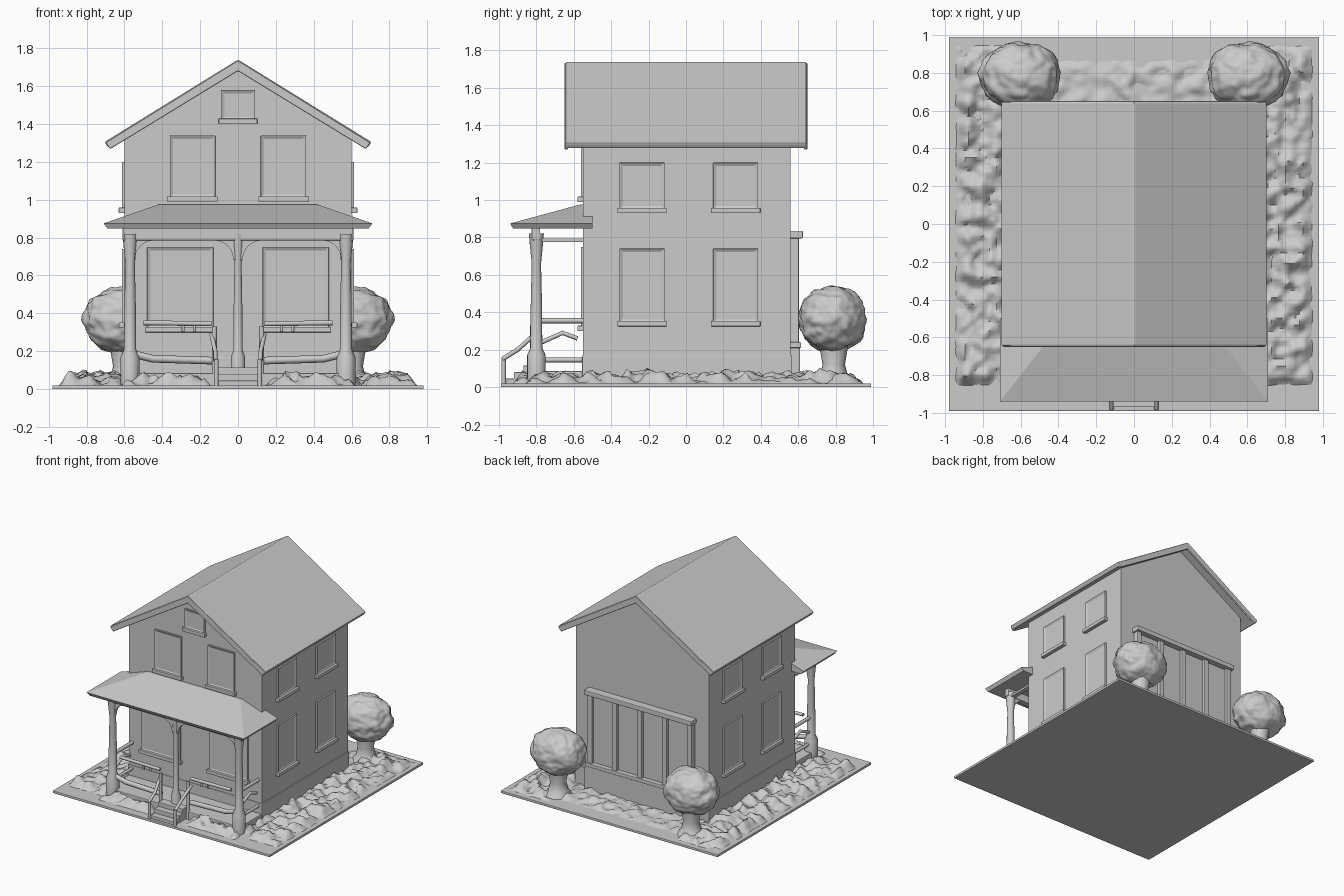
import bpy, bmesh, math, random
from mathutils import Vector, Matrix, noise

if "Cube" in bpy.data.objects:
    bpy.data.objects.remove(bpy.data.objects["Cube"])

random.seed(4)


def finish(name, bm, bevel=0.0, smooth=None):
    bmesh.ops.recalc_face_normals(bm, faces=bm.faces)
    me = bpy.data.meshes.new(name)
    bm.to_mesh(me)
    bm.free()
    ob = bpy.data.objects.new(name, me)
    bpy.context.collection.objects.link(ob)
    if bevel:
        m = ob.modifiers.new("soft_edges", "BEVEL")
        m.width, m.segments = bevel, 2
    if smooth:
        bpy.ops.object.select_all(action="DESELECT")
        ob.select_set(True)
        bpy.context.view_layer.objects.active = ob
        bpy.ops.object.shade_smooth_by_angle(angle=math.radians(smooth))
    return ob


def box(name, x, y, z, bevel=0.0):
    bm = bmesh.new()
    bmesh.ops.create_cube(bm, size=1)
    for v in bm.verts:
        v.co = [(a[0] + a[1]) / 2 + c * (a[1] - a[0]) for a, c in zip((x, y, z), v.co)]
    return finish(name, bm, bevel)


def prism(name, pts, y0, y1, bevel=0.0):
    """Extrude an x-z outline along y."""
    bm = bmesh.new()
    f = bm.faces.new([bm.verts.new((x, y0, z)) for x, z in pts])
    new = bmesh.ops.extrude_face_region(bm, geom=[f])["geom"]
    bmesh.ops.translate(bm, vec=(0, y1 - y0, 0),
                        verts=[g for g in new if isinstance(g, bmesh.types.BMVert)])
    return finish(name, bm, bevel)


def rod(name, pts, r):
    cu = bpy.data.curves.new(name, "CURVE")
    cu.dimensions, cu.bevel_depth, cu.bevel_resolution, cu.use_fill_caps = "3D", r, 2, True
    sp = cu.splines.new("POLY")
    sp.points.add(len(pts) - 1)
    for p, c in zip(sp.points, pts):
        p.co = (*c, 1)
    ob = bpy.data.objects.new(name, cu)
    bpy.context.collection.objects.link(ob)


def lathe(name, prof, loc, n=16):
    bm = bmesh.new()
    rings = [[bm.verts.new((loc[0] + r * math.cos(i * math.tau / n),
                            loc[1] + r * math.sin(i * math.tau / n), z)) for i in range(n)]
             for r, z in prof]
    for a, b in zip(rings, rings[1:]):
        for i in range(n):
            bm.faces.new((a[i], a[(i + 1) % n], b[(i + 1) % n], b[i]))
    bm.faces.new(rings[0])
    bm.faces.new(rings[-1])
    return finish(name, bm, smooth=40)


def window(name, u, z, wall, turn):
    """Framed window on a wall: u is the span along the wall, turn rotates it from the front."""
    bm = bmesh.new()
    for us, ys, zs, inset in ((u, (-0.014, 0.02), z, True),
                              ((u[0] - 0.012, u[1] + 0.012), (-0.03, 0.02), (z[0] - 0.02, z[0] + 0.008), False)):
        g = bmesh.ops.create_cube(bm, size=1)
        for v in g["verts"]:
            v.co = [(a[0] + a[1]) / 2 + c * (a[1] - a[0]) for a, c in zip((us, ys, zs), v.co)]
        if inset:
            bm.normal_update()
            f = min(bm.faces, key=lambda q: q.calc_center_median().y)
            bmesh.ops.inset_region(bm, faces=[f], thickness=0.025, depth=0)
            bmesh.ops.translate(bm, verts=f.verts, vec=(0, 0.009, 0))
    bm.transform(Matrix.Rotation(math.radians(turn), 4, "Z") @ Matrix.Translation((0, -wall, 0)))
    finish(name, bm, 0.003)


def bumpy_bed(name, x, y, h):
    """Patch of rough ground cover fading to the plate at its edge."""
    nx, ny = int((x[1] - x[0]) / 0.018), int((y[1] - y[0]) / 0.018)
    bm = bmesh.new()
    bmesh.ops.create_grid(bm, x_segments=nx, y_segments=ny, size=0.5)
    for v in bm.verts:
        px = x[0] + (v.co.x + 0.5) * (x[1] - x[0])
        py = y[0] + (v.co.y + 0.5) * (y[1] - y[0])
        edge = min(px - x[0], x[1] - px, py - y[0], y[1] - py)
        n = noise.noise((px * 13, py * 13, 1)) + 0.5 * noise.noise((px * 27, py * 27, 5))
        k = min(1, max(0, edge) / 0.06)
        v.co = (px, py, 0.014 + k * max(0, h * (0.55 + 0.75 * n)))
    finish(name, bm, smooth=60)


# ground plate and planting
box("ground_plate", (-0.98, 0.98), (-0.99, 0.99), (0, 0.02), 0.004)
for s, side in ((-1, "left"), (1, "right")):
    sp = lambda a, b: tuple(sorted((s * a, s * b)))
    bumpy_bed(side + "_ground_cover", sp(0.56, 0.95), (-0.86, 0.95), 0.075)
    bumpy_bed(side + "_front_planting", sp(0.14, 0.62), (-0.93, -0.76), 0.085)
bumpy_bed("back_ground_cover", (-0.6, 0.6), (0.5, 0.88), 0.035)

# house body with gable ends, and low plinth
prism("house_walls", [(-0.6, 0), (0.6, 0), (0.6, 1.33), (0, 1.70), (-0.6, 1.33)], -0.55, 0.56)
box("plinth", (-0.607, 0.607), (-0.555, 0.567), (0, 0.17), 0.004)

# main gable roof with rake boards
prism("main_roof", [(-0.705, 1.305), (0, 1.74), (0.705, 1.305), (0.685, 1.275),
                    (0, 1.695), (-0.685, 1.275)], -0.645, 0.645, 0.008)
for y, side in ((-0.65, "front"), (0.63, "back")):
    prism(side + "_rake_board", [(-0.70, 1.30), (0, 1.735), (0.70, 1.30), (0.675, 1.268),
                                 (0, 1.68), (-0.675, 1.268)], y, y + 0.02, 0.006)

# windows on both sides and front
for s, side in ((90, "right"), (-90, "left")):
    for c, pos in ((-0.235, "front"), (0.265, "rear")):
        c2 = c if s > 0 else -c
        window(f"{side}_{pos}_lower_window", (c2 - 0.12, c2 + 0.12), (0.345, 0.74), 0.6, s)
        window(f"{side}_{pos}_upper_window", (c2 - 0.12, c2 + 0.12), (0.95, 1.2), 0.6, s)
for s, side in ((-1, "left"), (1, "right")):
    window(side + "_front_upper_window", tuple(sorted((s * 0.12, s * 0.36))), (1.01, 1.34), 0.55, 0)
    window(side + "_front_lower_window", tuple(sorted((s * 0.13, s * 0.48))), (0.32, 0.75), 0.55, 0)
window("attic_window", (-0.09, 0.09), (1.42, 1.58), 0.55, 0)

# back glazed bay: base, panels, mullions and cornice
box("bay_base", (-0.49, 0.49), (0.55, 0.61), (0, 0.21), 0.006)
box("bay_glazing", (-0.46, 0.46), (0.55, 0.578), (0.2, 0.82))
box("bay_sill", (-0.48, 0.48), (0.55, 0.615), (0.21, 0.24), 0.005)
box("bay_cornice", (-0.485, 0.485), (0.55, 0.625), (0.795, 0.835), 0.006)
for x in (-0.45, -0.225, 0, 0.225, 0.45):
    box("bay_mullion", (x - 0.022, x + 0.022), (0.55, 0.603), (0.23, 0.8), 0.005)

# hipped porch roof
bm = bmesh.new()
rings = [[bm.verts.new(p) for p in ((-w, f, z), (w, f, z), (w, b, z), (-w, b, z))]
         for w, f, b, z in ((0.69, -0.925, -0.5, 0.848), (0.71, -0.94, -0.5, 0.875),
                            (0.42, -0.57, -0.5, 0.975))]
for a, b in zip(rings, rings[1:]):
    for i in range(4):
        bm.faces.new((a[i], a[(i + 1) % 4], b[(i + 1) % 4], b[i]))
bm.faces.new(rings[0])
bm.faces.new(rings[-1])
finish("porch_roof", bm)

# porch deck, beams and steps
box("porch_deck", (-0.6, 0.6), (-0.83, -0.54), (0, 0.085), 0.006)
box("porch_front_beam", (-0.61, 0.61), (-0.825, -0.78), (0.785, 0.855), 0.006)
for i in range(3):
    box("porch_step", (-0.11, 0.11), (-0.97 + 0.05 * i, -0.8), (0, 0.045 + 0.035 * i), 0.004)

# posts with curved brackets
post = [(0.05, 0.02), (0.05, 0.17), (0.032, 0.21), (0.03, 0.45), (0.025, 0.66), (0.034, 0.75), (0.04, 0.82)]
arc = [(0.1 - 0.1 * math.cos(t), -0.1 + 0.1 * math.sin(t)) for t in [i * math.pi / 12 for i in range(7)]]
for x, dirs in ((-0.57, (1,)), (0, (-1, 1)), (0.57, (-1,))):
    k = 0.75 if x == 0 else 1
    lathe("porch_post", [(r * k, z) for r, z in post], (x, -0.8))
    for d in dirs:
        prism("post_bracket", [(x + d * (0.025 + a), 0.785 + b) for a, b in arc] + [(x, 0.80), (x, 0.685)],
              -0.815, -0.785)

# railings
for s in (-1, 1):
    box("side_beam", tuple(sorted((s * 0.55, s * 0.59))), (-0.79, -0.54), (0.775, 0.795), 0.004)
    rod("front_top_rail", [(s * 0.14, -0.8, 0.345), (s * 0.5, -0.8, 0.35)], 0.013)
    rod("front_bottom_rail", [(s * 0.13, -0.8, 0.15), (s * 0.45, -0.8, 0.16), (s * 0.55, -0.8, 0.185)], 0.02)
    rod("side_top_rail", [(s * 0.57, -0.8, 0.355), (s * 0.57, -0.54, 0.355)], 0.014)
    rod("side_bottom_rail", [(s * 0.57, -0.8, 0.145), (s * 0.57, -0.54, 0.145)], 0.013)
    rod("side_brace", [(s * 0.57, -0.77, 0.24), (s * 0.57, -0.66, 0.29), (s * 0.57, -0.58, 0.26)], 0.012)
    rod("newel_post", [(s * 0.125, -0.82, 0.02), (s * 0.125, -0.82, 0.33)], 0.013)
    rod("step_handrail", [(s * 0.12, -0.98, 0.15), (s * 0.12, -0.9, 0.2), (s * 0.14, -0.8, 0.29)], 0.012)
    rod("step_rail_foot", [(s * 0.115, -0.975, 0.01), (s * 0.115, -0.975, 0.155)], 0.012)
    for x in (0.23, 0.29):
        rod("rail_baluster", [(s * x, -0.8, 0.305), (s * x, -0.8, 0.345)], 0.008)

# round shrubs at the back corners
for s, side in ((-1, "left"), (1, "right")):
    bm = bmesh.new()
    bmesh.ops.create_icosphere(bm, subdivisions=5, radius=1)
    for v in bm.verts:
        d = v.co.normalized()
        q = Vector((s * d.x, d.y, d.z))
        r = 1 + 0.08 * noise.noise(q * 2.6 + Vector((3, 1, 7))) + 0.05 * noise.noise(q * 5.5)
        v.co = (s * 0.6 + d.x * r * 0.215, 0.785 + d.y * r * 0.18, 0.365 + d.z * r * 0.178)
    finish(side + "_shrub", bm, smooth=60)
    lathe(side + "_shrub_trunk", [(0.11, 0.015), (0.075, 0.06), (0.06, 0.12), (0.08, 0.24)], (s * 0.6, 0.79))
